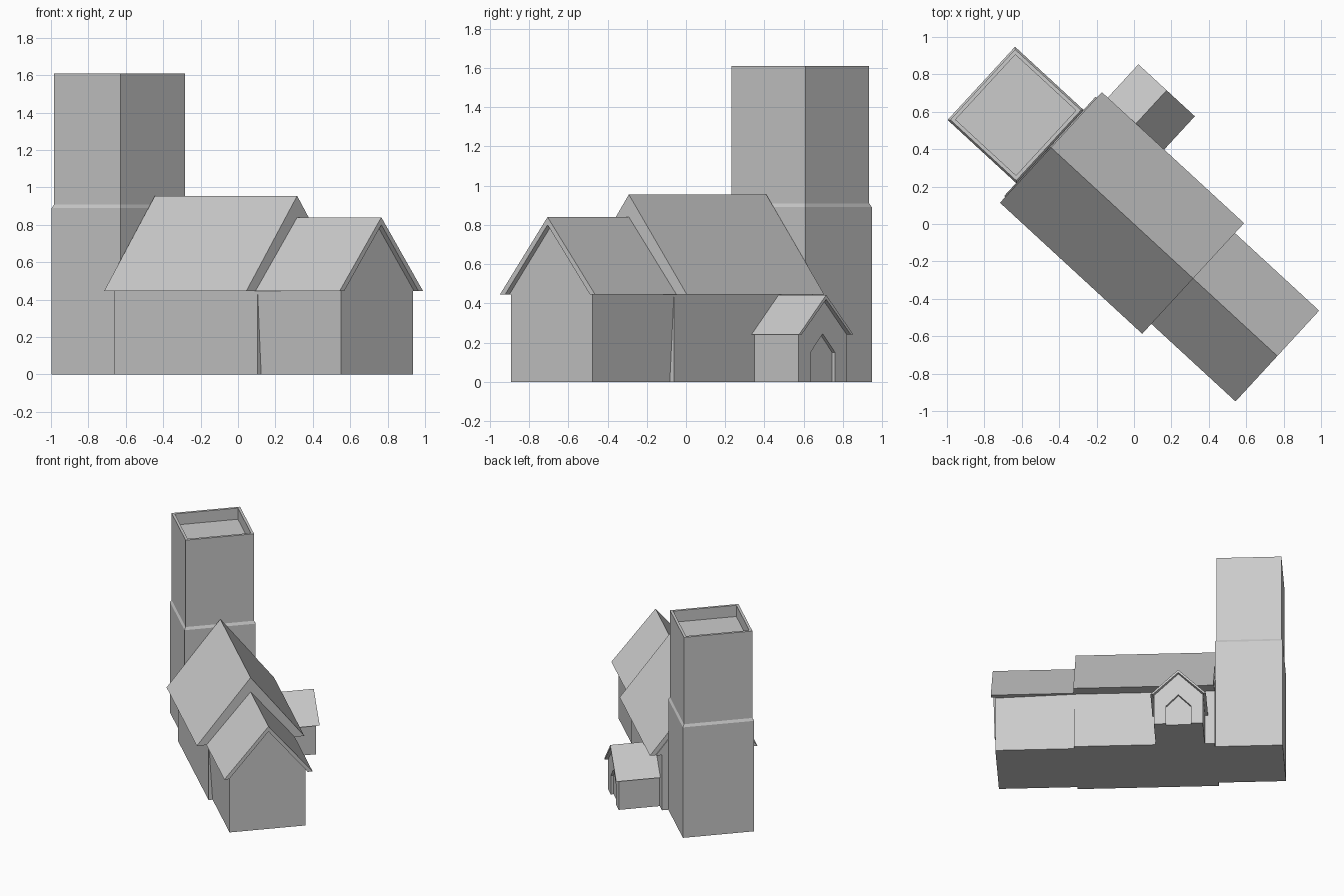
import bpy, bmesh, math
from mathutils import Matrix

if "Cube" in bpy.data.objects:
    bpy.data.objects.remove(bpy.data.objects["Cube"])

# The church lies on a local axis (x along nave, y across), turned about z
TURN = Matrix.Rotation(math.radians(-42.65), 4, 'Z')


def loft(name, rings):
    """Join matching rings of 3D points with quads and cap both ends."""
    bm = bmesh.new()
    vs = [[bm.verts.new(TURN @ Matrix.Translation(p).translation) for p in r] for r in rings]
    n = len(vs[0])
    for a, b in zip(vs, vs[1:]):
        for i in range(n):
            j = (i + 1) % n
            bm.faces.new((a[i], a[j], b[j], b[i]))
    bm.faces.new(vs[0][::-1])
    bm.faces.new(vs[-1])
    bmesh.ops.recalc_face_normals(bm, faces=bm.faces)
    me = bpy.data.meshes.new(name)
    bm.to_mesh(me)
    bm.free()
    ob = bpy.data.objects.new(name, me)
    bpy.context.collection.objects.link(ob)
    return ob


def mirror(half):
    """Complete a right-hand half profile; points on the centre stay single."""
    return half + [(-s, z) for s, z in reversed(half) if s > 0]


def along_x(prof, x):
    return [(x, s, z) for s, z in prof]


def along_y(prof, y, cx):
    return [(cx + s, y, z) for s, z in prof]


def gable(w, eave, inner, apex):
    return mirror([(w, 0), (w, eave), (inner, eave), (0, apex)])


def roof(outer, inner, eave, ridge, under):
    return [(outer, eave), (0, ridge), (-outer, eave),
            (-inner, eave), (0, under), (inner, eave)]


# Tower: stepped shaft with sunken roof behind a parapet
def square(inset, z, cx=-0.86, hx=0.25, hy=0.266):
    a, b = hx - inset, hy - inset
    return [(cx - a, -b, z), (cx + a, -b, z), (cx + a, b, z), (cx - a, b, z)]


loft("tower", [square(i, z) for i, z in
               [(0, 0), (0, 0.89), (0.01, 0.91), (0.01, 1.61), (0.03, 1.61), (0.03, 1.52)]])

# Nave
p = gable(0.314, 0.445, 0.36, 0.905)
loft("nave_walls", [along_x(p, -0.612), along_x(p, 0.43)])
p = roof(0.402, 0.36, 0.445, 0.955, 0.905)
loft("nave_roof", [along_x(p, -0.604), along_x(p, 0.43)])

# Chancel: wall heads flare out to meet the nave
start = gable(0.284, 0.445, 0.295, 0.80)
start[1] = (0.312, 0.445)
start[-2] = (-0.312, 0.445)
start[2], start[-3] = (0.296, 0.446), (-0.296, 0.446)
loft("chancel_walls", [along_x(start, 0.43),
                       along_x(gable(0.284, 0.445, 0.294, 0.80), 1.01)])
p = roof(0.33, 0.294, 0.445, 0.84, 0.80)
loft("chancel_roof", [along_x(p, 0.43), along_x(p, 1.042)])

# Porch on the north side
PX = -0.356
p = gable(0.181, 0.24, 0.186, 0.42)
loft("porch_walls", [along_y(p, 0.31, PX), along_y(p, 0.60, PX)])
p = roof(0.205, 0.186, 0.24, 0.443, 0.42)
loft("porch_roof", [along_y(p, 0.31, PX), along_y(p, 0.644, PX)])

# Porch front, notched by the pointed doorway
p = ([(0.092, 0), (0.181, 0), (0.181, 0.24), (0, 0.42), (-0.181, 0.24), (-0.181, 0),
      (-0.092, 0), (-0.092, 0.15), (0, 0.245), (0.092, 0.15)])
loft("porch_doorway", [along_y(p, 0.60, PX), along_y(p, 0.62, PX)])
